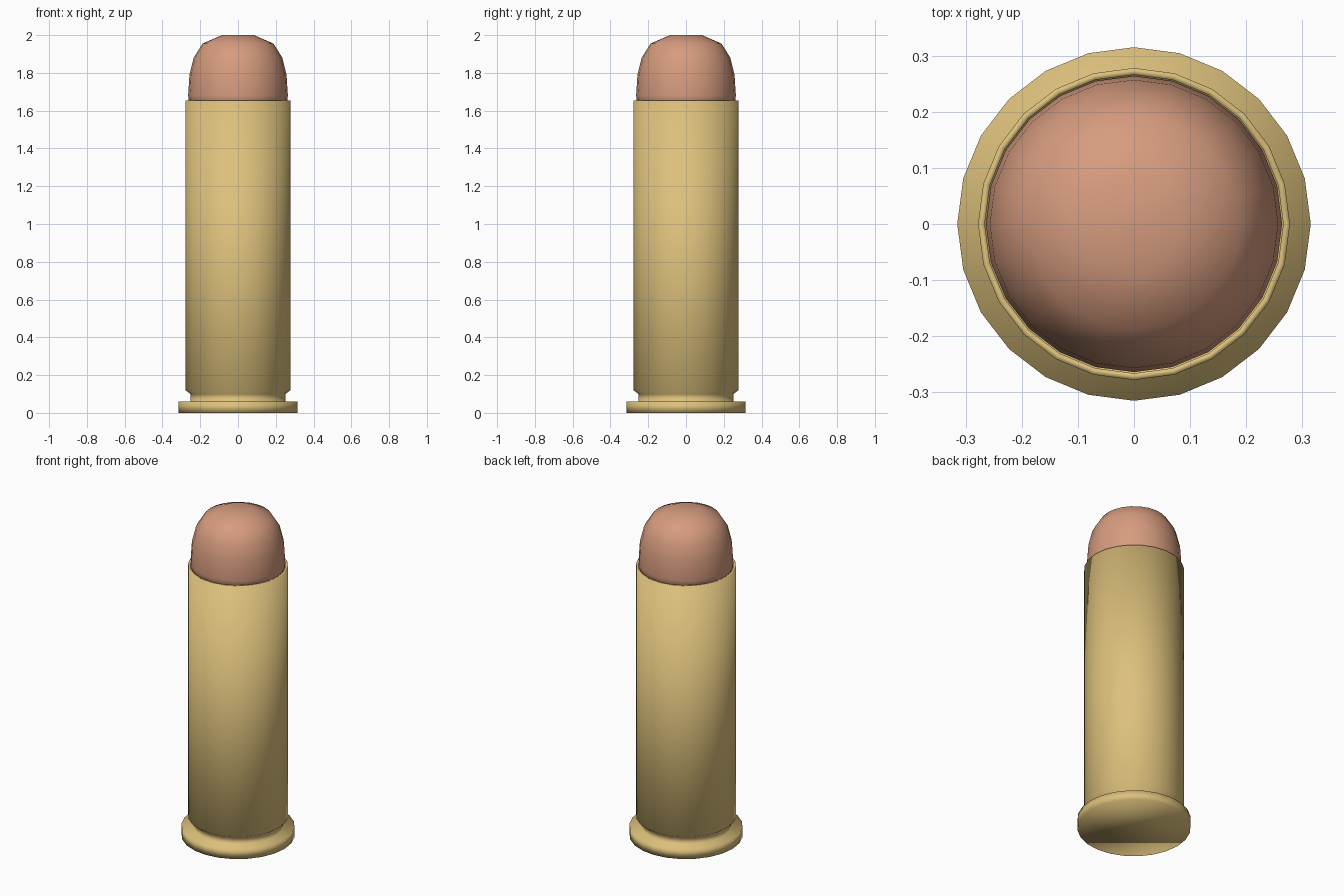
import bpy, bmesh
from math import sin, cos, tau

SIDES = 24

cube = bpy.data.objects.get("Cube")
if cube:
    bpy.data.objects.remove(cube)


def make_material(name, rgb):
    mat = bpy.data.materials.new(name)
    mat.use_nodes = True
    mat.diffuse_color = (*rgb, 1)
    mat.node_tree.nodes["Principled BSDF"].inputs["Base Color"].default_value = (*rgb, 1)
    return mat


def lathe(name, profile, mat):
    """Revolve (radius, height) points into a closed, smooth shaded solid."""
    bm = bmesh.new()
    rings = [[bm.verts.new((r * cos(tau * i / SIDES), r * sin(tau * i / SIDES), z))
              for i in range(SIDES)] for r, z in profile]
    for low, high in zip(rings, rings[1:]):
        for i in range(SIDES):
            j = (i + 1) % SIDES
            bm.faces.new((low[i], low[j], high[j], high[i]))
    bm.faces.new(rings[0][::-1])
    bm.faces.new(rings[-1])
    for face in bm.faces:
        face.smooth = True
    mesh = bpy.data.meshes.new(name)
    bm.to_mesh(mesh)
    bm.free()
    mesh.materials.append(mat)
    obj = bpy.data.objects.new(name, mesh)
    bpy.context.collection.objects.link(obj)
    return obj


brass = make_material("brass", (0.72, 0.53, 0.20))
copper = make_material("copper", (0.67, 0.33, 0.21))

# Casing: rim, extraction groove, straight wall, open mouth with inner floor
lathe("casing", [(0.315, 0), (0.315, 0.06), (0.252, 0.06), (0.252, 0.10),
                 (0.278, 0.12), (0.278, 1.655), (0.266, 1.655), (0.266, 1.5)], brass)

# Rounded nose with a small flat tip, seated in the mouth
lathe("nose", [(0.258, 1.62), (0.264, 1.68), (0.257, 1.79), (0.235, 1.88),
               (0.188, 1.955), (0.085, 2.0)], copper)
